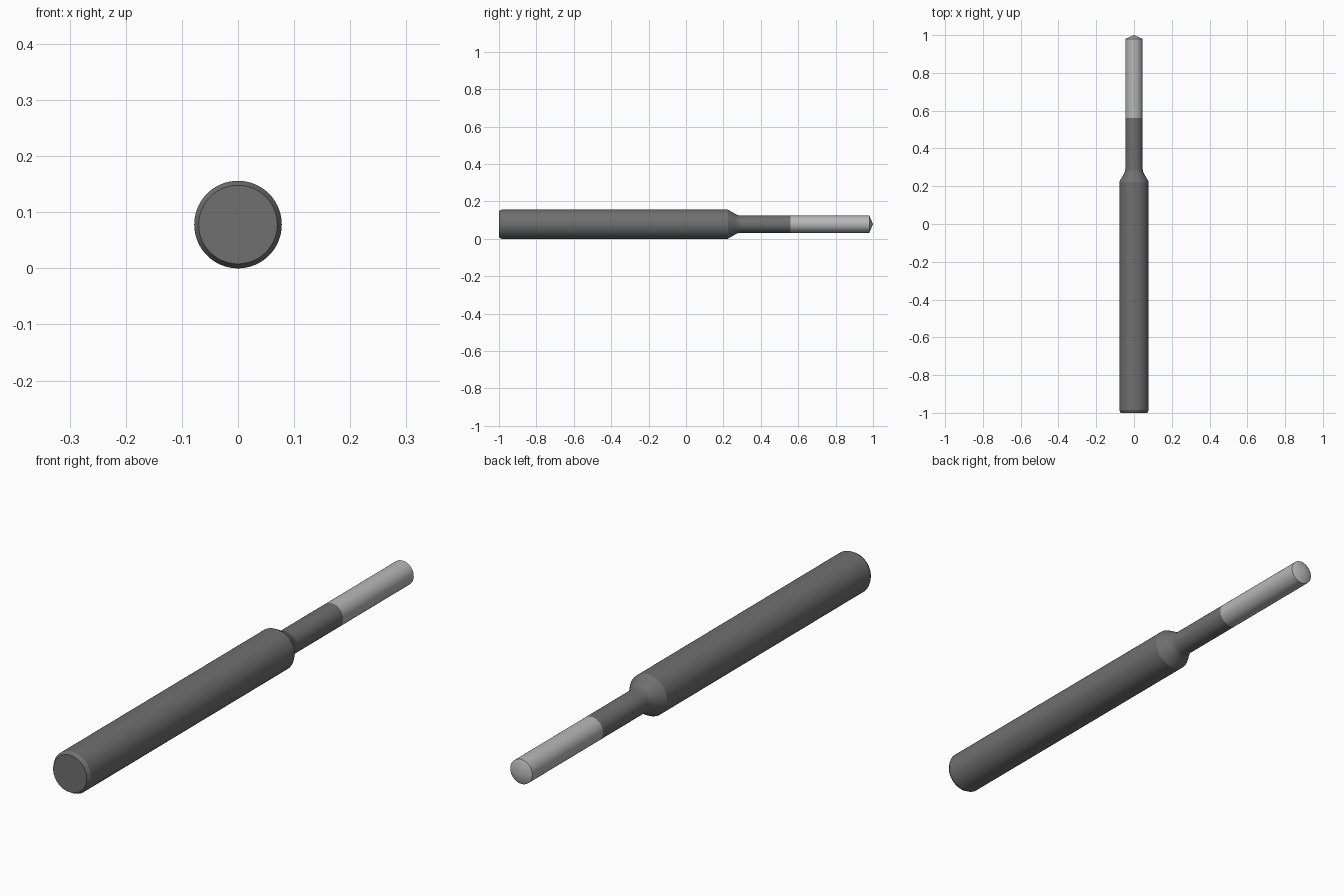
import bpy, bmesh, math

if "Cube" in bpy.data.objects:
    bpy.data.objects.remove(bpy.data.objects["Cube"])

SHANK_R = 0.078
NECK_R = 0.046
SIDES = 96


def lathe(name, profile, color):
    """Revolve (y, radius) points about the tool axis; radius 0 closes the end."""
    bm = bmesh.new()
    rings = []
    for y, r in profile:
        count = SIDES if r > 0 else 1
        rings.append([bm.verts.new((r * math.sin(2 * math.pi * i / SIDES), y,
                                    SHANK_R + r * math.cos(2 * math.pi * i / SIDES)))
                      for i in range(count)])
    for a, b in zip(rings, rings[1:]):
        for i in range(SIDES):
            j = (i + 1) % SIDES
            quad = [a[i % len(a)], a[j % len(a)], b[j % len(b)], b[i % len(b)]]
            bm.faces.new(list(dict.fromkeys(quad)))
    bmesh.ops.recalc_face_normals(bm, faces=bm.faces)
    mesh = bpy.data.meshes.new(name)
    bm.to_mesh(mesh)
    bm.free()
    obj = bpy.data.objects.new(name, mesh)
    bpy.context.collection.objects.link(obj)
    mat = bpy.data.materials.new(name + "_material")
    mat.diffuse_color = color
    mat.use_nodes = True
    mat.node_tree.nodes["Principled BSDF"].inputs["Base Color"].default_value = mat.diffuse_color
    mesh.materials.append(mat)
    bpy.ops.object.select_all(action='DESELECT')
    obj.select_set(True)
    bpy.context.view_layer.objects.active = obj
    bpy.ops.object.shade_smooth_by_angle(angle=math.radians(20))
    return obj


# Shank with chamfered rear, conical shoulder and a small fillet into the neck
fillet_r, slope = 0.06, math.radians(30)
fillet_end = 0.295
fillet = [(fillet_end - fillet_r * math.sin(a), NECK_R + fillet_r * (1 - math.cos(a)))
          for a in (slope * (1 - k / 6) for k in range(7))]
shoulder_y = fillet[0][0] - (SHANK_R - fillet[0][1]) / math.tan(slope)
lathe("shank_and_neck",
      [(-1, 0), (-1, 0.07), (-0.986, SHANK_R), (shoulder_y, SHANK_R)]
      + fillet + [(0.56, NECK_R), (0.56, 0)],
      (0.16, 0.16, 0.16, 1))

# Lighter cutting section with a shallow conical point
lathe("cutting_tip",
      [(0.56, 0), (0.56, NECK_R), (0.98, NECK_R), (1, 0)],
      (0.48, 0.48, 0.48, 1))
